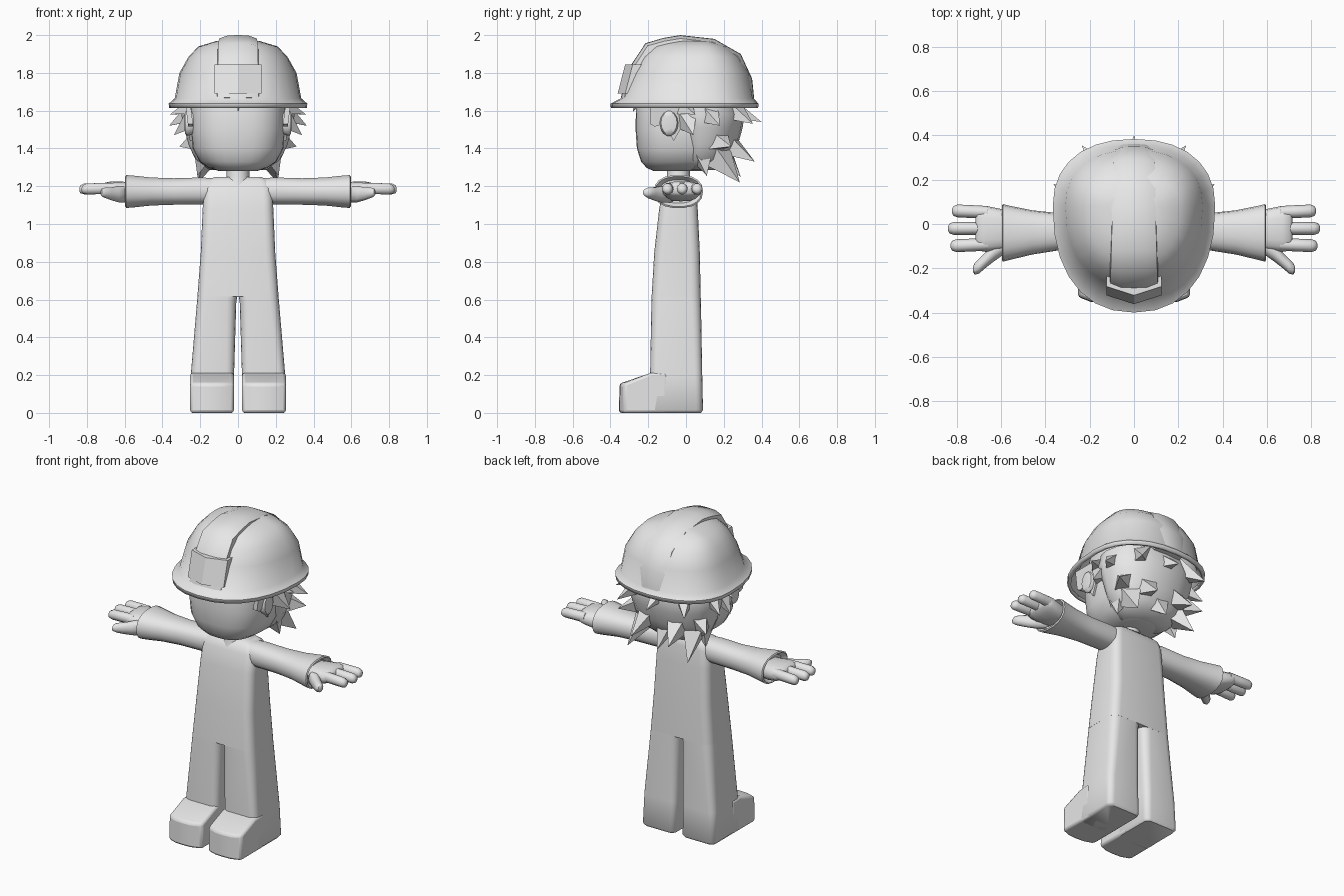
import bpy, bmesh, math
from mathutils import Vector

if "Cube" in bpy.data.objects:
    bpy.data.objects.remove(bpy.data.objects["Cube"])

clay = bpy.data.materials.new("light_grey")
clay.diffuse_color = (0.8, 0.8, 0.8, 1)
clay.use_nodes = True
clay.node_tree.nodes["Principled BSDF"].inputs["Base Color"].default_value = clay.diffuse_color


def finish(name, bm, mirror=False, angle=40, bevel=0, thick=0):
    bmesh.ops.remove_doubles(bm, verts=bm.verts, dist=0.0002)
    bmesh.ops.recalc_face_normals(bm, faces=bm.faces)
    me = bpy.data.meshes.new(name)
    for f in bm.faces:
        f.smooth = True
    bm.to_mesh(me)
    bm.free()
    me.set_sharp_from_angle(angle=math.radians(angle))
    me.materials.append(clay)
    ob = bpy.data.objects.new(name, me)
    bpy.context.collection.objects.link(ob)
    if thick:
        m = ob.modifiers.new("shell", 'SOLIDIFY')
        m.thickness, m.offset = thick, -1
    if bevel:
        m = ob.modifiers.new("bevel", 'BEVEL')
        m.width, m.segments = bevel, 2
    if mirror:
        m = ob.modifiers.new("mirror", 'MIRROR')
        m.use_clip = False
        m.use_mirror_merge = False
    return ob


def loft(bm, rings, bottom=True, top=True):
    rows = [[bm.verts.new(p) for p in r] for r in rings]
    n = len(rows[0])
    for a, b in zip(rows, rows[1:]):
        for i in range(n):
            j = (i + 1) % n
            bm.faces.new((a[i], a[j], b[j], b[i]))
    if bottom:
        bm.faces.new(rows[0][::-1])
    if top:
        bm.faces.new(rows[-1])


def rounded(x0, x1, y0, y1, r, z):
    pts = []
    corners = ((x1 - r, y1 - r), (x0 + r, y1 - r), (x0 + r, y0 + r), (x1 - r, y0 + r))
    for k, (cx, cy) in enumerate(corners):
        for s in range(5):
            a = math.pi / 2 * (k + s / 4)
            pts.append((cx + r * math.cos(a), cy + r * math.sin(a), z))
    return pts


def egg(z, hw, yf, yb, cy, p, n=28):
    pts = []
    for i in range(n):
        a = 2 * math.pi * i / n
        c, s = math.cos(a), math.sin(a)
        ry = (yb - cy) if s > 0 else (cy - yf)
        pts.append((hw * math.copysign(abs(c) ** p, c), cy + ry * math.copysign(abs(s) ** p, s), z))
    return pts


def limb(bm, stations, n=14, p=0.85):
    # stations along x: x, y, z, half depth, half height
    rings = []
    for x, y, z, ry, rz in stations:
        ring = []
        for i in range(n):
            a = 2 * math.pi * i / n
            c, s = math.cos(a), math.sin(a)
            ring.append((x, y + ry * math.copysign(abs(c) ** p, c), z + rz * math.copysign(abs(s) ** p, s)))
        rings.append(ring)
    loft(bm, rings)


# torso
bm = bmesh.new()
loft(bm, [rounded(-w, w, y0, y1, r, z) for z, w, y0, y1, r in (
    (0.615, .215, -.182, .078, .05), (0.85, .197, -.168, .073, .05), (1.08, .187, -.142, .062, .05),
    (1.19, .182, -.12, .055, .05), (1.23, .165, -.10, .048, .045), (1.25, .12, -.075, .03, .03))])
finish("torso", bm, angle=60)

# legs
bm = bmesh.new()
loft(bm, [rounded(x0, x1, y0, y1, r, z) for z, x0, x1, y0, y1, r in (
    (0, .032, .243, -.18, .08, .03), (.015, .022, .255, -.19, .09, .035), (.2, .021, .25, -.19, .086, .04),
    (.59, .009, .217, -.183, .079, .05), (.63, .0, .213, -.181, .077, .05))])
finish("leg", bm, True, 50)

# feet
bm = bmesh.new()
side = ((-.355, 0), (-.352, .155), (-.185, .212), (-.10, .212), (-.10, 0))
loft(bm, [[(x, y + dy if y < -.3 else y, z) for y, z in side]
          for x, dy in ((.022, .025), (.085, .003), (.14, 0), (.195, .003), (.253, .025))])
finish("foot", bm, True, 40, bevel=.014)

# neck
bm = bmesh.new()
loft(bm, [egg(z, r, -.04 - r, -.04 + r, -.04, 1, 16) for z, r in ((1.2, .075), (1.25, .06), (1.34, .06))])
finish("neck", bm)

# sleeves with flared cuffs
bm = bmesh.new()
limb(bm, ((.10, -.035, 1.175, .07, .068), (.20, -.035, 1.175, .082, .072), (.34, -.035, 1.172, .084, .071),
          (.46, -.038, 1.172, .10, .075), (.56, -.04, 1.172, .122, .086), (.592, -.04, 1.172, .13, .088),
          (.597, -.04, 1.172, .122, .08), (.57, -.04, 1.172, .10, .062)), 18)
finish("sleeve", bm, True, 50)

# hands: palm, three fingers, thumb
bm = bmesh.new()
limb(bm, ((.55, -.03, 1.17, .085, .05), (.61, -.025, 1.172, .095, .052), (.67, -.022, 1.18, .104, .046),
          (.705, -.02, 1.185, .10, .034), (.715, -.02, 1.185, .085, .02)), 16, .75)
finish("palm", bm, True, 60)
bm = bmesh.new()
for y, dy, tip in ((.053, .006, .822), (-.02, 0, .84), (-.092, -.006, .828)):
    limb(bm, ((.66, y, 1.187, .028, .032), (.73, y + dy * .5, 1.187, .029, .031),
              (tip - .025, y + dy, 1.186, .029, .03), (tip - .006, y + dy, 1.184, .022, .022),
              (tip, y + dy, 1.183, .01, .01)), 10, 1)
finish("fingers", bm, True, 60)
bm = bmesh.new()
limb(bm, ((.585, -.09, 1.158, .045, .045), (.63, -.122, 1.158, .045, .046), (.67, -.162, 1.16, .036, .036),
          (.70, -.19, 1.165, .034, .03), (.72, -.203, 1.167, .026, .023), (.727, -.205, 1.167, .012, .011)), 10, 1)
finish("thumb", bm, True, 60)

# head
bm = bmesh.new()
loft(bm, [egg(z, w, yf, yb, -.02, .78) for z, w, yf, yb in (
    (1.28, .10, -.17, .10), (1.297, .155, -.208, .15), (1.33, .203, -.238, .19), (1.40, .24, -.26, .23),
    (1.50, .25, -.267, .25), (1.62, .25, -.265, .25), (1.74, .23, -.235, .23), (1.82, .16, -.17, .17))])
finish("head", bm, angle=60)

# hair mass on the back and sides of the head
bm = bmesh.new()
loft(bm, [egg(z, w, yf, yb, .08, .9, 20) for z, w, yf, yb in (
    (1.285, .15, -.0, .17), (1.34, .225, -.02, .235), (1.42, .262, -.02, .275), (1.51, .285, -.05, .30),
    (1.58, .30, -.08, .31), (1.66, .28, -.08, .29))])
finish("hair_back", bm, angle=60)


# hair tufts as pointed four sided locks
def lock(bm, base, tip, r):
    base, tip = Vector(base), Vector(tip)
    d = (tip - base).normalized()
    u = d.cross(Vector((base.y, -base.x, .3))).normalized()
    v = d.cross(u)
    ring = [bm.verts.new(base + q * r) for q in (u, v * .8, -u, -v * .8)]
    t = bm.verts.new(tip)
    for i in range(4):
        bm.faces.new((ring[i], ring[(i + 1) % 4], t))
    bm.faces.new(ring[::-1])


bm = bmesh.new()
for base, tip, r in (
        ((.22, .10, 1.60), (.365, .18, 1.52), .085), ((.14, .22, 1.62), (.235, .355, 1.53), .085),
        ((.18, .14, 1.45), (.31, .24, 1.41), .10), ((.10, .19, 1.44), (.13, .365, 1.33), .10),
        ((.16, .15, 1.38), (.21, .285, 1.22), .095), ((.18, .08, 1.38), (.215, .11, 1.255), .08),
        ((.24, .0, 1.56), (.34, .04, 1.47), .075), ((.24, -.02, 1.62), (.36, .05, 1.58), .06)):
    lock(bm, base, tip, r)
finish("hair_locks", bm, True, 30)
bm = bmesh.new()
lock(bm, (0, .22, 1.62), (0, .40, 1.54), .09)
lock(bm, (0, .17, 1.40), (0, .29, 1.25), .10)
lock(bm, (0, -.255, 1.66), (0, -.28, 1.595), .03)
finish("hair_centre_locks", bm, angle=30)

# sideburns
bm = bmesh.new()
outline = ((-.19, 1.64), (-.19, 1.53), (-.165, 1.515), (-.12, 1.53), (-.065, 1.44), (-.03, 1.50), (-.04, 1.64))
loft(bm, [[(x + (z - 1.5) * .12, y, z) for y, z in outline] for x in (.235, .262)])
finish("sideburn", bm, True, 30)

# ears
bm = bmesh.new()
loft(bm, [[(x, -.09 + r * .05 * math.cos(a), 1.535 + r * .07 * math.sin(a))
           for a in [math.pi * i / 7 for i in range(14)]]
          for x, r in ((.23, .8), (.265, 1), (.28, .85), (.283, .5))])
finish("ear", bm, True, 50)

# helmet shell with brim
bm = bmesh.new()
loft(bm, [egg(z, w, yf, yb, .08, .88) for z, w, yf, yb in (
    (1.615, .365, -.398, .382), (1.637, .367, -.40, .384), (1.665, .335, -.345, .358),
    (1.80, .31, -.285, .335), (1.885, .262, -.238, .283), (1.94, .21, -.18, .215),
    (1.97, .11, -.09, .13))], bottom=False)
finish("helmet", bm, angle=45, thick=.02)

# raised crest along the helmet
bm = bmesh.new()
path = [Vector((0, y, z)) for y, z in (
    (-.345, 1.67), (-.305, 1.82), (-.215, 1.957), (-.12, 1.985), (-.03, 2.0),
    (.15, 1.98), (.29, 1.90), (.35, 1.77), (.362, 1.655))]
rings = []
for i, p in enumerate(path):
    t = (path[min(i + 1, 8)] - path[max(i - 1, 0)]).normalized()
    nrm = Vector((0, -t.z, t.y))
    w = .11 - .02 * i / 8
    rings.append([p + Vector((x * w, 0, 0)) + nrm * h for x, h in (
        (-1.05, -.075), (-1, -.018), (-.55, -.002), (0, 0), (.55, -.002), (1, -.018), (1.05, -.075))])
loft(bm, rings)
finish("helmet_crest", bm, angle=45)

# folded badge plate on the helmet front
bm = bmesh.new()
loft(bm, [[(x, -.362 + d, 1.69), (x, -.322 + d, 1.845), (x, -.27 + d, 1.845), (x, -.31 + d, 1.69)]
          for x, d in ((-.125, .04), (0, 0), (.125, .04))])
finish("helmet_plate", bm, angle=30)
